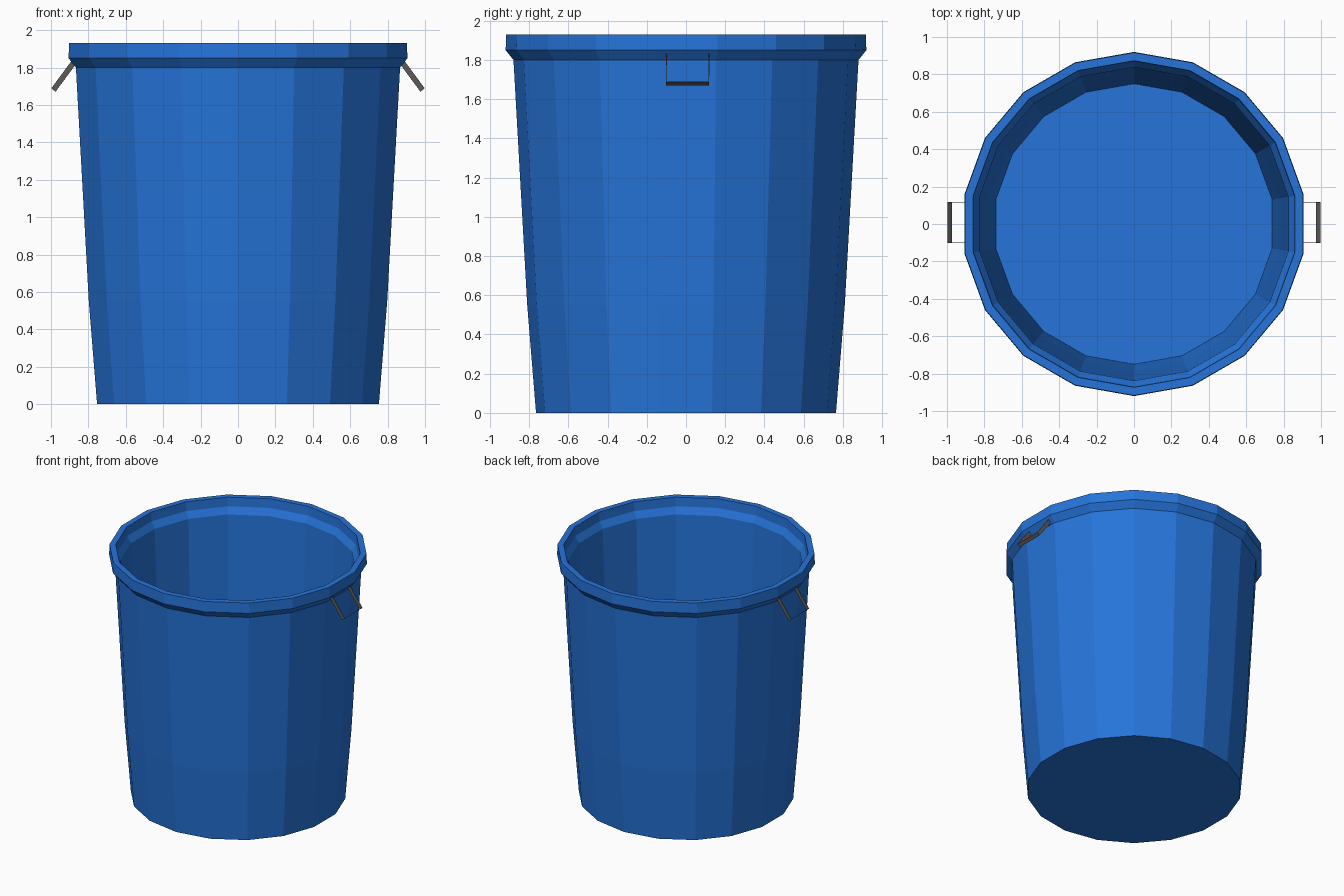
import bpy, math
from mathutils import Vector

if "Cube" in bpy.data.objects:
    bpy.data.objects.remove(bpy.data.objects["Cube"])

SIDES = 18


def material(name, rgb):
    m = bpy.data.materials.new(name)
    m.diffuse_color = (*rgb, 1.0)
    m.use_nodes = True
    m.node_tree.nodes["Principled BSDF"].inputs["Base Color"].default_value = m.diffuse_color
    return m


def make_object(name, verts, faces, mat):
    me = bpy.data.meshes.new(name)
    me.from_pydata(verts, [], faces)
    me.materials.append(mat)
    me.update()
    ob = bpy.data.objects.new(name, me)
    bpy.context.collection.objects.link(ob)
    return ob


blue = material("blue plastic", (0.019, 0.175, 0.70))
grey = material("dark grey metal", (0.11, 0.105, 0.10))

# Bucket: outer wall, flared rim, inner wall and floor as one turned profile (radius, z)
profile = [(0.765, 0.0), (0.81, 0.55), (0.88, 1.80), (0.92, 1.85), (0.917, 1.93),
           (0.873, 1.93), (0.868, 1.86), (0.838, 1.81), (0.785, 0.55), (0.75, 0.02)]
verts, faces = [], []
for r, z in profile:
    for k in range(SIDES):
        a = math.pi / 2 + 2 * math.pi * k / SIDES
        verts.append((r * math.cos(a), r * math.sin(a), z))
for i in range(len(profile) - 1):
    for k in range(SIDES):
        n = (k + 1) % SIDES
        a, b = i * SIDES, (i + 1) * SIDES
        faces.append((a + k, a + n, b + n, b + k))
last = (len(profile) - 1) * SIDES
faces.append(tuple(reversed(range(SIDES))))         # underside
faces.append(tuple(range(last, last + SIDES)))      # inner floor
make_object("bucket", verts, faces, blue)

# Handles: thin ribbon bent into a U, hanging outward below the rim
for side, name in ((1, "right_handle"), (-1, "left_handle")):
    across = Vector((0.78 * side, 0, 0.63)) * 0.0145
    top, tip = (0.876 * side, 1.83), (0.986 * side, 1.681)
    path = [(top, -0.10), (tip, -0.10), (tip, 0.117), (top, 0.117)]
    verts, faces = [], []
    for (x, z), y in path:
        p = Vector((x, y, z))
        verts += [p - across, p + across]
    for i in range(3):
        q = (2 * i, 2 * i + 2, 2 * i + 3, 2 * i + 1)
        faces.append(q if side > 0 else q[::-1])
    ob = make_object(name, verts, faces, grey)
    mod = ob.modifiers.new("thickness", 'SOLIDIFY')
    mod.thickness = 0.004
    mod.offset = 0
